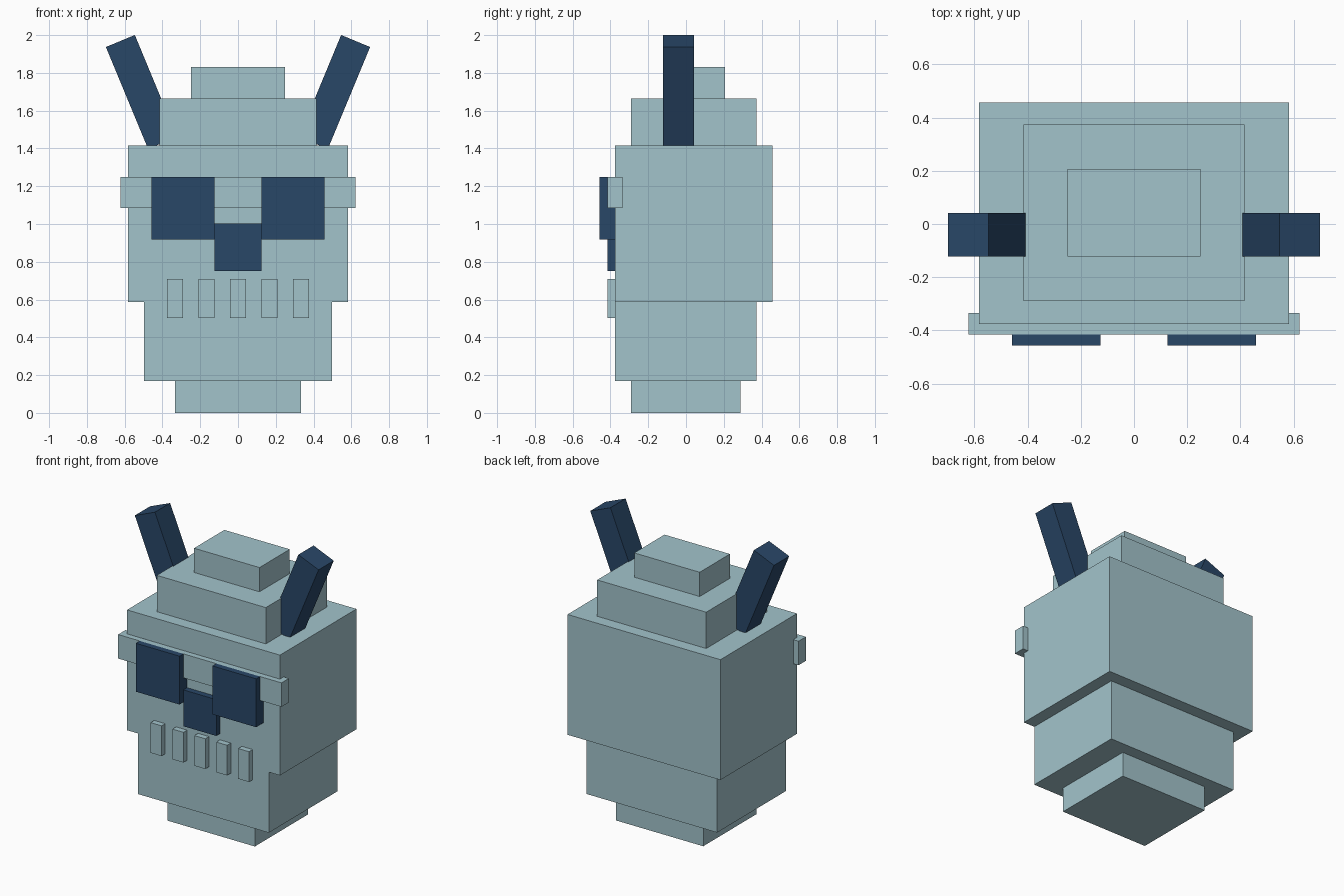
import bpy
import math

if "Cube" in bpy.data.objects:
    bpy.data.objects.remove(bpy.data.objects["Cube"])


def make_material(name, rgb):
    m = bpy.data.materials.new(name)
    m.diffuse_color = (*rgb, 1.0)
    m.use_nodes = True
    m.node_tree.nodes["Principled BSDF"].inputs["Base Color"].default_value = m.diffuse_color
    return m


PALE = make_material("pale_teal", (0.365, 0.55, 0.60))
NAVY = make_material("navy_blue", (0.022, 0.063, 0.137))


def box(name, mat, x, y, z, tilt=0.0):
    """Box from (min, max) spans, optionally tilted about the y axis."""
    spans = (x, y, z)
    bpy.ops.mesh.primitive_cube_add(
        size=1, location=[(a + b) / 2 for a, b in spans], rotation=(0, tilt, 0))
    ob = bpy.context.object
    ob.name = name
    ob.scale = [b - a for a, b in spans]
    bpy.ops.object.transform_apply(location=False, rotation=False, scale=True)
    ob.data.materials.append(mat)
    return ob


# Stacked head blocks: name, half width, y span, z span
for name, w, y, z in (
    ("chin", 0.333, (-0.292, 0.288), (0.0, 0.17)),
    ("jaw", 0.497, (-0.375, 0.372), (0.17, 0.587)),
    ("cranium", 0.582, (-0.375, 0.457), (0.587, 1.415)),
    ("crown", 0.415, (-0.29, 0.373), (1.415, 1.665)),
    ("crown_top", 0.249, (-0.122, 0.207), (1.665, 1.832)),
    ("brow_band", 0.622, (-0.415, -0.335), (1.085, 1.25)),
):
    box(name, PALE, (-w, w), y, z)

# Nose
box("nose", NAVY, (-0.125, 0.125), (-0.415, -0.37), (0.752, 1.002))

# Teeth
for i in range(-2, 3):
    c = i / 6
    box(f"tooth_{i + 3}", PALE, (c - 0.0415, c + 0.0415), (-0.415, -0.37), (0.502, 0.71))

# Eyes and tilted horns, mirrored left and right
for side, s in (("left", -1), ("right", 1)):
    box(f"eye_{side}", NAVY, sorted((s * 0.125, s * 0.458)), (-0.457, -0.37), (0.917, 1.25))
    c = s * 0.511
    box(f"horn_{side}", NAVY, (c - 0.083, c + 0.083), (-0.123, 0.042),
        (1.699 - 0.292, 1.699 + 0.292), tilt=s * math.radians(22.5))
